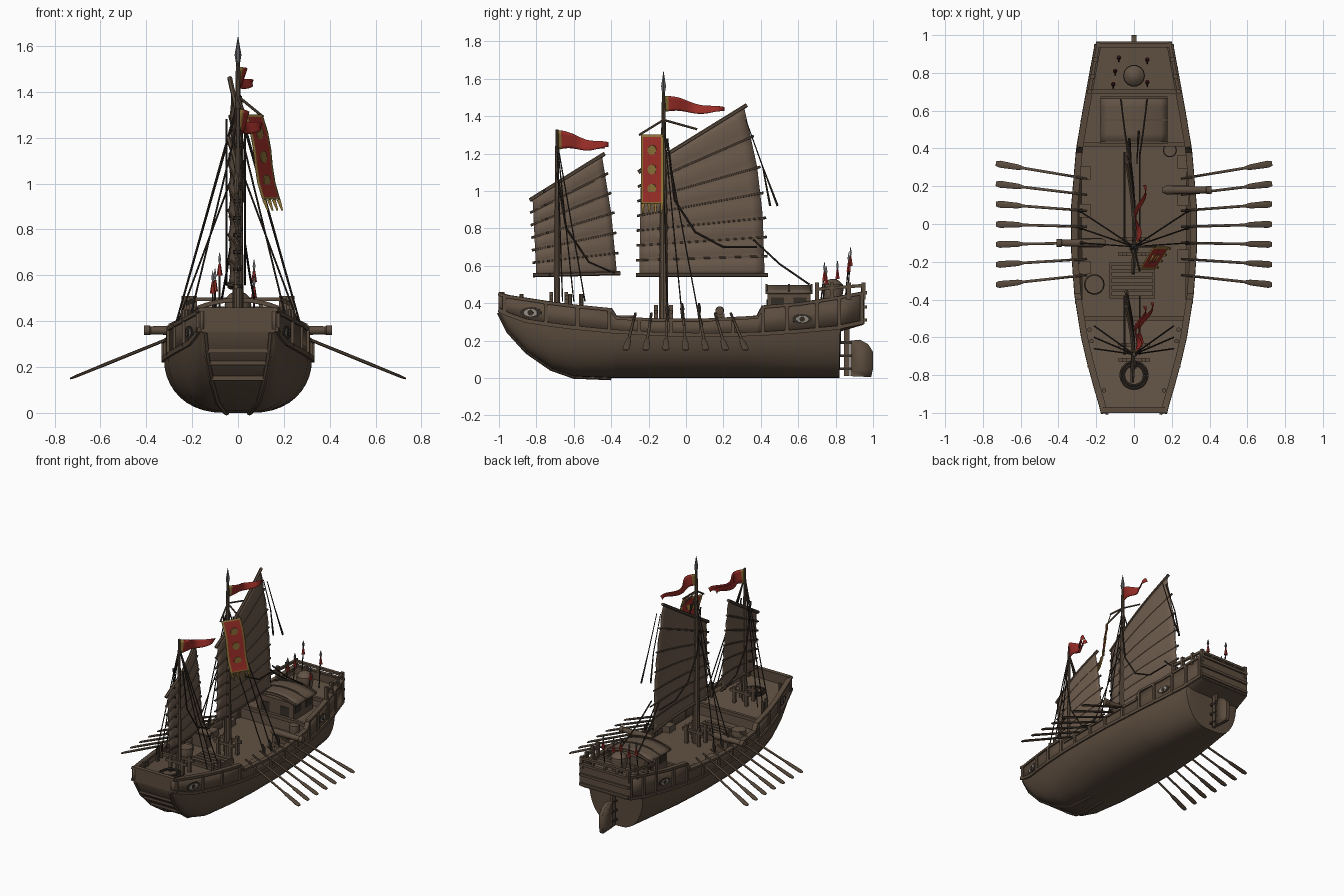
import bpy, bmesh, math
from mathutils import Vector as V

if "Cube" in bpy.data.objects:
    bpy.data.objects.remove(bpy.data.objects["Cube"])


def material(name, *rgb):
    m = bpy.data.materials.new(name)
    m.use_nodes = True
    m.diffuse_color = (*rgb, 1)
    m.node_tree.nodes["Principled BSDF"].inputs["Base Color"].default_value = (*rgb, 1)
    return m


HULL = material("hull wood", .105, .072, .048)
DECK = material("deck wood", .12, .084, .058)
SAIL = material("sail matting", .15, .103, .072)
ROPE = material("dark rope", .035, .026, .02)
RED = material("red cloth", .32, .026, .02)
GOLD = material("gold trim", .27, .17, .04)
STEEL = material("steel", .12, .12, .125)
PALE = material("pale paint", .3, .27, .23)


def finish(name, bm, mats, thick=0):
    bmesh.ops.recalc_face_normals(bm, faces=bm.faces)
    me = bpy.data.meshes.new(name)
    bm.to_mesh(me)
    bm.free()
    for m in mats:
        me.materials.append(m)
    me.shade_smooth()
    me.set_sharp_from_angle(angle=math.radians(35))
    ob = bpy.data.objects.new(name, me)
    bpy.context.collection.objects.link(ob)
    if thick:
        mod = ob.modifiers.new("thickness", 'SOLIDIFY')
        mod.thickness, mod.offset = thick, 0
    return ob


def loft(name, rows, mats, thick=0, caps=False, rule=None):
    """Skin a list of equally long point rows."""
    bm = bmesh.new()
    grid = [[bm.verts.new(p) for p in row] for row in rows]
    for i in range(len(grid) - 1):
        for j in range(len(grid[0]) - 1):
            f = bm.faces.new((grid[i][j], grid[i][j+1], grid[i+1][j+1], grid[i+1][j]))
            f.material_index = rule(i, j) if rule else 0
    if caps:
        bm.faces.new(grid[0])
        bm.faces.new(grid[-1])
    return finish(name, bm, mats, thick)


def tube(name, pts, radii, mat, sides=6):
    """Sweep a ring along a path; a radius may be (sideways, upward)."""
    pts = [V(p) for p in pts]
    if not isinstance(radii, list):
        radii = [radii] * len(pts)
    way = (pts[-1] - pts[0]).normalized()
    ref = V((1, 0, 0)) if abs(way.z) > .9 else V((0, 0, 1))
    bm, rings = bmesh.new(), []
    for i, p in enumerate(pts):
        t = (pts[min(i+1, len(pts)-1)] - pts[max(i-1, 0)]).normalized()
        side = t.cross(ref).normalized()
        up = side.cross(t)
        a, b = radii[i] if isinstance(radii[i], tuple) else (radii[i], radii[i])
        ang = [math.tau * (k + .5) / sides for k in range(sides)]
        rings.append([bm.verts.new(p + side*a*math.cos(q) + up*b*math.sin(q)) for q in ang])
    for r, s in zip(rings, rings[1:]):
        for k in range(sides):
            bm.faces.new((r[k], r[k-1], s[k-1], s[k]))
    bm.faces.new(rings[0])
    bm.faces.new(rings[-1])
    return finish(name, bm, [mat])


def box(name, c, size, mat):
    bm = bmesh.new()
    bmesh.ops.create_cube(bm, size=1)
    for v in bm.verts:
        v.co = V(c) + V(a * b for a, b in zip(v.co, size))
    return finish(name, bm, [mat])


def interp(table, t):
    for a, b in zip(table, table[1:]):
        if t <= b[0]:
            k = (t - a[0]) / (b[0] - a[0])
            return [p + (q - p) * k for p, q in zip(a[1:], b[1:])]
    return list(table[-1][1:])


# Hull stations: y, keel z, flat half width, half beam, wale z, rail z
ST = [(-1, .35, .145, .165, .365, .45), (-.95, .25, .135, .178, .34, .435),
      (-.85, .14, .115, .207, .305, .42), (-.72, .05, .09, .242, .285, .40),
      (-.6, .008, .06, .27, .27, .385), (-.4, 0, .05, .302, .25, .365),
      (-.37, 0, .05, .306, .248, .32), (-.15, 0, .05, .322, .235, .31),
      (.1, 0, .05, .322, .23, .31), (.38, 0, .05, .298, .235, .325),
      (.41, 0, .05, .294, .237, .38), (.6, 0, .045, .262, .25, .395),
      (.82, .0, .035, .222, .27, .43), (.83, .25, .1, .22, .275, .433),
      (.95, .285, .16, .198, .3, .455)]
at = lambda y: interp(ST, y)

rows = []
for y, k, f, b, w, r in ST:
    half = [(f + (b-f) * math.sin(a)**.85, y, k + (w-k) * (1 - math.cos(a)))
            for a in [math.pi/2 * i/10 for i in range(11)]]
    rows.append([(-x, y, z) for x, y, z in reversed(half)] + half)
loft("hull", rows, [HULL], caps=True)

for s in (1, -1):
    loft("bulwark", [[(s*(b-.008), y, w-.01), (s*(b-.008), y, r)] for y, k, f, b, w, r in ST], [HULL], .016)
    tube("wale", [(s*b, y, w) for y, k, f, b, w, r in ST], .015, HULL, 4)
    tube("rail", [(s*(b-.008), y, r) for y, k, f, b, w, r in ST], (.024, .012), HULL, 4)
    tube("bow_edge", [(s*f, y, k) for y, k, f, b, w, r in ST[:6]], .012, HULL)
    for y in (-.97, -.75, -.58, -.41, -.25, -.08, .08, .25, .41, .54, .7, .82, .94):
        k, f, b, w, r = at(y)
        box("stanchion", (s*(b-.006), y, (w+r)/2), (.034, .02, r-w), HULL)
    # Painted eyes at the bow and stern panels
    for y, size in ((-.83, 1), (.62, .9)):
        b, w, r = at(y)[2:]
        slope = (at(y+.03)[2] - at(y-.03)[2]) / .06
        n, p = V((s, -slope, 0)), V((s*b, y, (w+r)/2 - .01))
        for m, d, rad in ((ROPE, .003, (.06, .03)), (PALE, .005, (.038, .02)), (ROPE, .007, (.016, .016))):
            tube("painted_eye", [p - n*.004, p + n*d], (rad[0]*size, rad[1]*size), m, 14)

# Bow plate, slats and stern transom
box("bow_bulwark", (0, -.987, .405), (.32, .02, .1), HULL)
box("bow_rail", (0, -.985, .45), (.33, .03, .018), HULL)
for y in (-.96, -.92, -.86):
    k, f = at(y)[:2]
    tube("bow_slat", [(-f, y, k), (f, y, k)], .013, HULL, 4)
box("stern_transom", (0, .945, .375), (.39, .02, .17), HULL)
for z in (.31, .38, .455):
    box("stern_beam", (0, .955, z), (.4, .024, .018), HULL)

# Decks, with steps between the levels
levels = [(-.98, .385), (-.72, .35), (-.5, .325), (-.499, .255), (.42, .255), (.421, .33),
          (.7, .34), (.701, .39), (.94, .405)]
loft("decks", [[((at(y)[2] - .012)*u, y, z) for u in (-1, 0, 1)] for y, z in levels], [DECK])
for y, z in ((-.5, .335), (.42, .34), (.7, .40)):
    box("deck_beam", (0, y, z), (at(y)[2]*2 - .03, .022, .025), HULL)
box("hatch", (-.01, -.3, .27), (.24, .19, .04), HULL)
for i in range(5):
    box("hatch_plank", (-.01, -.37 + i*.035, .293), (.22, .024, .01), DECK)
for s in (1, -1):
    for y in (.1, .3, -.2):
        box("locker", (s*.26, y + .03*s, .275), (.06, .07, .05), DECK)

# Cabin with an arched roof
box("cabin", (0, .55, .39), (.3, .23, .14), HULL)
arch = [(i/5 - 1) for i in range(11)]
loft("cabin_roof", [[(.175*u, y, .455 + .035*(1 - u*u)) for u in arch]
                    for y in (.425, .48, .55, .62, .675)], [DECK], .014)
for y in (.43, .55, .67):
    tube("roof_batten", [(.175*u, y, .462 + .035*(1 - u*u)) for u in arch], .008, HULL, 4)
for s in (1, -1):
    for y in (.49, .61):
        box("cabin_window", (s*.151, y, .405), (.006, .07, .05), ROPE)
    box("cabin_shutter", (s*.08, .434, .385), (.07, .006, .07), ROPE)

# Stern railing, drum and weapons
for s in (1, -1):
    ends = [(s*(at(y)[2] - .008), y) for y in (.7, .78, .87, .95)]
    tube("stern_rail", [(x, y, .475 + (y-.7)*.08) for x, y in ends], .012, HULL, 4)
    for x, y in ends:
        box("stern_post", (x, y, .465), (.022, .022, .09), HULL)
box("stern_cross_rail", (0, .945, .495), (.39, .022, .016), HULL)
for x in (-.1, 0, .1):
    box("stern_post", (x, .945, .47), (.018, .018, .06), HULL)
tube("drum", [(0, .785, z) for z in (.39, .47, .5, .52, .53)], [.045, .058, .055, .035, .012], DECK, 14)
for x, y, top in ((-.11, .74, .62), (-.08, .88, .70), (.07, .87, .67), (-.1, .81, .63), (.07, .75, .6)):
    tube("spear_shaft", [(x, y - .02, .4), (x, y, top - .05)], .004, ROPE)
    tube("spear_tassel", [(x, y, top - .1), (x, y, top - .05)], [.013, .005], RED)
    tube("spear_tip", [(x, y, top - .05), (x, y, top - .03), (x, y, top)], [.004, .009, .001], STEEL, 4)

# Rudder
box("rudder_post", (0, .86, .17), (.022, .03, .32), HULL)
side = [(.88, .01), (.99, .005), (1, .05), (1, .14), (.975, .18), (.93, .205), (.88, .2)]
loft("rudder", [[(x, y, z) for y, z in side + side[:1]] for x in (-.012, .012)], [HULL], caps=False)
loft("rudder_faces", [[(x, y, z) for x in (-.012, .012)] for y, z in side[:1]] +
     [[(-.012, .88, .2), (.012, .88, .2)]], [HULL])
for x in (-.012, .012):
    loft("rudder_cheek", [[(x, .88, .01 + .19*k/6), (x, y, z)] for k, (y, z) in enumerate(side)], [HULL], .004)
for z in (.05, .12, .19):
    box("rudder_hinge", (0, .85, z), (.03, .07, .014), ROPE)

# Oars, guns, casks and deck gear
for s in (1, -1):
    for i in range(7):
        y0, y1 = .24 - .085*i, .32 - .107*i
        path = [(s*(.25 + .48*t), y0 + (y1-y0)*t, .345 - .195*t) for t in (0, .7, .76, .96, 1)]
        tube("oar", path, [.007, .008, (.016, .007), (.02, .006), (.013, .004)], HULL, 8)
for s, y in ((1, .18), (-1, -.1)):
    tube("gun", [(s*x, y, .36) for x in (.15, .17, .3, .38, .385, .41)],
         [.014, .024, .021, .018, .022, .022], HULL, 12)
    box("gun_carriage", (s*.23, y, .3), (.12, .05, .09), HULL)
for x, y, r in ((-.21, -.32, .055), (.19, .39, .037)):
    tube("cask", [(x, y, .255 + h) for h in (0, .04, .08, .08, .07)], [r*.85, r, r*.9, r*.75, r*.75], DECK, 14)
for r, z in ((.07, .375), (.055, .385)):
    tube("rope_coil", [(r*math.cos(a*math.tau/20), -.8 + r*math.sin(a*math.tau/20), z) for a in range(20)] +
         [(r, -.801, z)], .009, ROPE)
for y, z, h in ((-.12, .25, .14), (-.68, .34, .12)):
    for x in (-.05, .05):
        for d in (-.04, .04):
            box("mast_bitt", (x, y + d, z + h/2), (.02, .02, h), HULL)
    for d in (-.04, .04):
        box("bitt_bar", (0, y + d, z + h*.75), (.17, .016, .02), HULL)
for s in (1, -1):
    for y in (-.88, -.62, -.56):
        tube("bollard", [(s*(at(y)[2] - .04), y, .34), (s*(at(y)[2] - .04), y, .45)], .012, HULL, 8)

# Masts
tube("main_mast", [(0, -.12, .25), (0, -.12, 1.0), (0, -.12, 1.53)], [.027, .02, .009], HULL, 10)
tube("main_finial", [(0, -.12, z) for z in (1.52, 1.56, 1.64)], [.008, .015, .001], STEEL)
tube("fore_mast", [(0, -.69, .34), (0, -.69, 1.33)], [.018, .009], HULL, 8)


# Battened sails: edge tables are (height fraction, y, z)
def sail(name, luff, leech, x0, n):
    def point(u, v):
        (ya, za), (yb, zb) = interp(luff, v), interp(leech, v)
        x = x0 + .018*math.sin(math.pi*u) + .008*abs(math.sin(n*math.pi*v)) - .03*(u-.5)
        return V((x, ya + (yb-ya)*u, za + (zb-za)*u))
    us = [i/12 for i in range(13)]
    loft(name, [[point(u, j/(n*4)) for u in us] for j in range(n*4 + 1)], [SAIL], .006)
    for i in range(n + 1):
        line = [point(u, i/n) for u in us]
        d = (line[-1] - line[0]).normalized() * .018
        tube(name + "_batten", [line[0] - d] + line[1:-1] + [line[-1] + d],
             .011 if i in (0, n) else .007, HULL)
        tube(name + "_tie", [line[2] + V((-.015, 0, 0)), line[2] + V((.02, 0, 0))], .008, ROPE)


sail("main_sail", [(0, -.25, .55), (1, -.24, 1.11)],
     [(0, .42, .55), (.45, .41, .87), (.72, .38, 1.13), (1, .31, 1.45)], -.02, 7)
sail("fore_sail", [(0, -.80, .55), (1, -.82, .96)],
     [(0, -.37, .56), (.5, -.40, .88), (1, -.45, 1.19)], -.025, 6)

# Rigging
for s in (1, -1):
    for y, top in ((-.02, 1.36), (.07, 1.34), (-.1, 1.1)):
        end = V((s*.29, y, .32))
        tube("main_shroud", [(0, -.12, top), end], .004, ROPE)
        tube("shroud_block", [end + V((-s*.02, 0, .08)), end + V((-s*.01, 0, .05)), end], [.005, .013, .006], ROPE)
    for y in (-.66, -.6, -.54):
        tube("fore_shroud", [(0, -.69, 1.27), (s*.21, y, .41)], .004, ROPE)
    tube("topping_line", [(s*.015, .32, 1.38), (s*.02, .41, 1.13), (s*.025, .47 + s*.02, .92)], [.003, .004, .007], ROPE)
    tube("main_sheet", [(s*.03, .36, .74), (s*.05, .5, .61), (s*.07, .66, .5)], .005, ROPE)
for s in (.03, -.05):
    tube("main_brace", [(s, -.1, 1.28), (s, -.06, .95), (s, .05, .78), (s, .2, .7), (s, .38, .7)], .005, ROPE)
    tube("fore_brace", [(s, -.69, 1.1), (s, -.64, .8), (s, -.52, .62), (s, -.38, .56)], .005, ROPE)
for end in ((.03, -.25, 1.3), (.11, -.12, 1.29), (0, .06, 1.33)):
    tube("mast_head_stay", [(0, -.12, 1.38), end], .006, HULL)


# Hanging banner with a gold border, and streaming pennants
def banner(u, v):
    return V((.03 + .075*u + .08*v + .008*math.sin(6*v), -.24 + .12*u, 1.3 - .37*v))


us, vs = (0, .1, .5, .9, 1), (0, .03, .2, .4, .6, .8, .97, 1)
loft("banner", [[banner(u, v) for u in us] for v in vs], [RED, GOLD], .005,
     rule=lambda i, j: int(i in (0, 6) or j in (0, 3)))
for v in (.22, .5, .78):
    n = V((.12, -.075, 0)).normalized() * .006
    tube("banner_disc", [banner(.5, v) - n, banner(.5, v) + n], .027, GOLD, 10)
for u in (.08, .36, .64, .92):
    tube("banner_fringe", [banner(u, 1), banner(u, 1.13)], [.012, .005], GOLD, 4)


def pennant(name, y, z, length, drop, height, sway):
    rows = []
    for i in range(15):
        t = i/14
        x = sway*t + .018*math.sin(9*t)
        mid, h = z - drop*t + .008*math.sin(8*t), height*(1 - .75*t)/2
        rows.append([(x + .012*k*math.sin(7*t), y + length*t, mid + h*k) for k in (1, .6, -.6, -1)])
    loft(name, rows, [RED, GOLD], .004, rule=lambda i, j: int(i == 0))


pennant("main_pennant", -.115, 1.465, .32, .035, .085, .05)
pennant("fore_pennant", -.685, 1.27, .27, .03, .1, .09)
pennant("fore_pennant_tail", -.685, 1.28, .25, .05, .09, .05)
